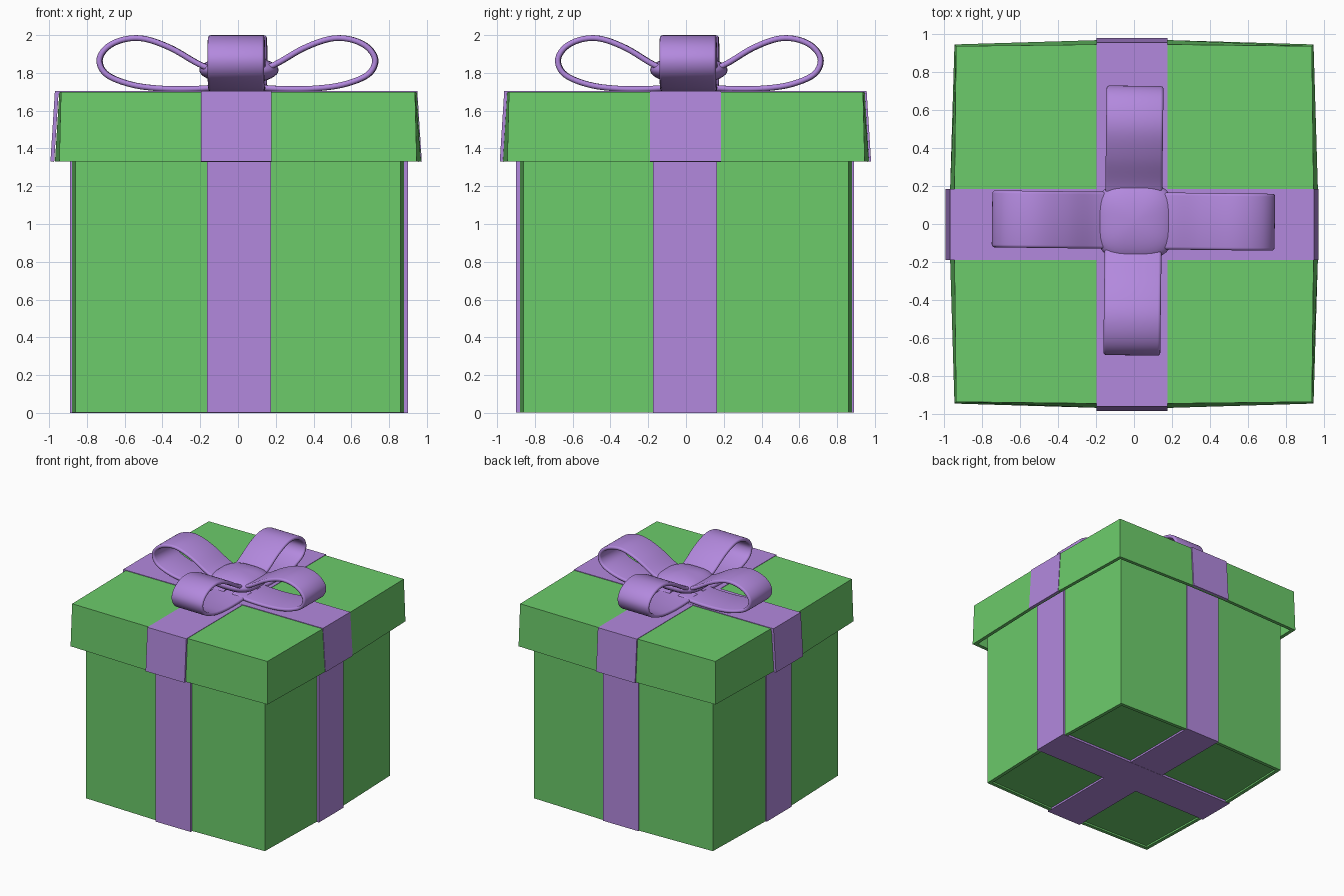
import bpy, bmesh
from math import cos, sin, pi, radians
from mathutils import Vector, Matrix

if "Cube" in bpy.data.objects:
    bpy.data.objects.remove(bpy.data.objects["Cube"])


def material(name, rgb):
    m = bpy.data.materials.new(name)
    m.diffuse_color = (*rgb, 1)
    m.use_nodes = True
    m.node_tree.nodes["Principled BSDF"].inputs["Base Color"].default_value = m.diffuse_color
    return m


GREEN = material("green_card", (0.15, 0.60, 0.145))
PURPLE = material("purple_ribbon", (0.45, 0.25, 0.73))


def finish(bm, name, mat, smooth=False):
    bmesh.ops.recalc_face_normals(bm, faces=bm.faces)
    me = bpy.data.meshes.new(name)
    bm.to_mesh(me)
    bm.free()
    me.materials.append(mat)
    ob = bpy.data.objects.new(name, me)
    bpy.context.collection.objects.link(ob)
    if smooth:
        bpy.ops.object.select_all(action='DESELECT')
        ob.select_set(True)
        bpy.context.view_layer.objects.active = ob
        bpy.ops.object.shade_smooth_by_angle(angle=radians(50))
    return ob


def bridge(bm, rings):
    """Join rings of vertices into a tube and cap both ends."""
    for a, b in zip(rings, rings[1:]):
        n = len(a)
        for i in range(n):
            j = (i + 1) % n
            bm.faces.new((a[i], a[j], b[j], b[i]))
    bm.faces.new(rings[0])
    bm.faces.new(rings[-1])


def bulged_box(name, levels):
    """Square loft; each level is (z, corner distance, mid-side distance)."""
    bm = bmesh.new()
    rings = []
    for z, c, m in levels:
        ring = []
        for k in range(4):
            rot = Matrix.Rotation(k * pi / 2, 3, 'Z')
            for p in ((-c, -c, z), (-0.18, -m, z), (0.18, -m, z)):
                ring.append(bm.verts.new(rot @ Vector(p)))
        rings.append(ring)
    bridge(bm, rings)
    return finish(bm, name, GREEN)


def strip(name, path, section, matrix, smooth=False):
    """Sweep a (thickness, width) section along an upright (r, z) path."""
    bm = bmesh.new()
    pts = [Vector(p) for p in path]
    rings = []
    for i, p in enumerate(pts):
        d0 = (p - pts[i - 1]).normalized() if i else (pts[1] - p).normalized()
        d1 = (pts[i + 1] - p).normalized() if i < len(pts) - 1 else d0
        n0, n1 = Vector((-d0.y, d0.x)), Vector((-d1.y, d1.x))
        n = (n0 + n1) / (1 + n0.dot(n1))
        rings.append([bm.verts.new(matrix @ Vector((p.x + n.x * t, w, p.y + n.y * t)))
                      for t, w in section])
    bridge(bm, rings)
    return finish(bm, name, PURPLE, smooth)


def flat_section(half_width, t=0.01):
    return [(-t, -half_width), (t, -half_width), (t, half_width), (-t, half_width)]


def round_section(half_width, t=0.015, steps=6):
    out = []
    for side in (1, -1):
        for i in range(steps + 1):
            a = pi * i / steps
            out.append((side * t * cos(a), side * (half_width - t + t * sin(a))))
    return out


def spline(p, steps=6):
    """Smooth curve through the points."""
    p = [Vector(q) for q in p]
    p = [2 * p[0] - p[1]] + p + [2 * p[-1] - p[-2]]
    out = []
    for a, b, c, d in zip(p, p[1:], p[2:], p[3:]):
        for i in range(steps):
            t = i / steps
            out.append(0.5 * (2 * b + (c - a) * t + (2 * a - 5 * b + 4 * c - d) * t * t
                              + (3 * b - a - 3 * c + d) * t ** 3))
    return out + [p[-2]]


# Box body with a recessed base panel
bulged_box("box_body", [(1.65, 0.86, 0.88), (0.003, 0.86, 0.88),
                        (0.003, 0.83, 0.85), (0.018, 0.83, 0.85)])

# Hollow flared lid
bulged_box("box_lid", [(1.70, 0.937, 0.946), (1.332, 0.946, 0.969),
                       (1.332, 0.916, 0.939), (1.665, 0.91, 0.92)])

# Ribbons around the body and over the lid, one per axis
for k, axis in enumerate(("x", "y")):
    e = 0.0015 * k
    turn = Matrix.Rotation(k * pi / 2, 4, 'Z')
    off = Matrix.Translation((0.005, -0.005, 0))
    strip("body_ribbon_" + axis,
          [(-0.884, 1.65), (-0.884, 0.01 + e), (0.884, 0.01 + e), (0.884, 1.65)],
          flat_section(0.17), off @ turn)
    off = Matrix.Translation((-0.01, -0.003, 0))
    strip("lid_ribbon_" + axis,
          [(-0.973, 1.33), (-0.950, 1.695 - e), (0.950, 1.695 - e), (0.973, 1.33)],
          flat_section(0.187), off @ turn)

# Four bow loops
loop = spline([(0.06, 1.79), (0.20, 1.845), (0.35, 1.93), (0.49, 1.98), (0.60, 1.977),
               (0.69, 1.935), (0.73, 1.865), (0.69, 1.79), (0.56, 1.738), (0.40, 1.717),
               (0.22, 1.716), (0.04, 1.73)])
place = Matrix.Translation((-0.003, 0.018, 0)) @ Matrix.Rotation(radians(-0.7), 4, 'Z')
for k, side in enumerate(("right", "back", "left", "front")):
    stretch = Matrix.Diagonal((1 if k % 2 == 0 else 0.953, 1, 1, 1))
    strip("bow_loop_" + side, loop, round_section(0.15),
          place @ Matrix.Rotation(k * pi / 2, 4, 'Z') @ stretch, True)

# Rounded-square knot
bm = bmesh.new()
bmesh.ops.create_uvsphere(bm, u_segments=40, v_segments=20, radius=1)
for v in bm.verts:
    x, y, z = v.co
    h = (x * x + y * y) ** 0.5
    f = h / max((abs(x) ** 3 + abs(y) ** 3) ** (1 / 3), 1e-6)
    v.co = (0.005 + x * f * 0.21, 0.015 + y * f * 0.205, 1.815 + z * 0.075)
finish(bm, "bow_knot", PURPLE, True)
